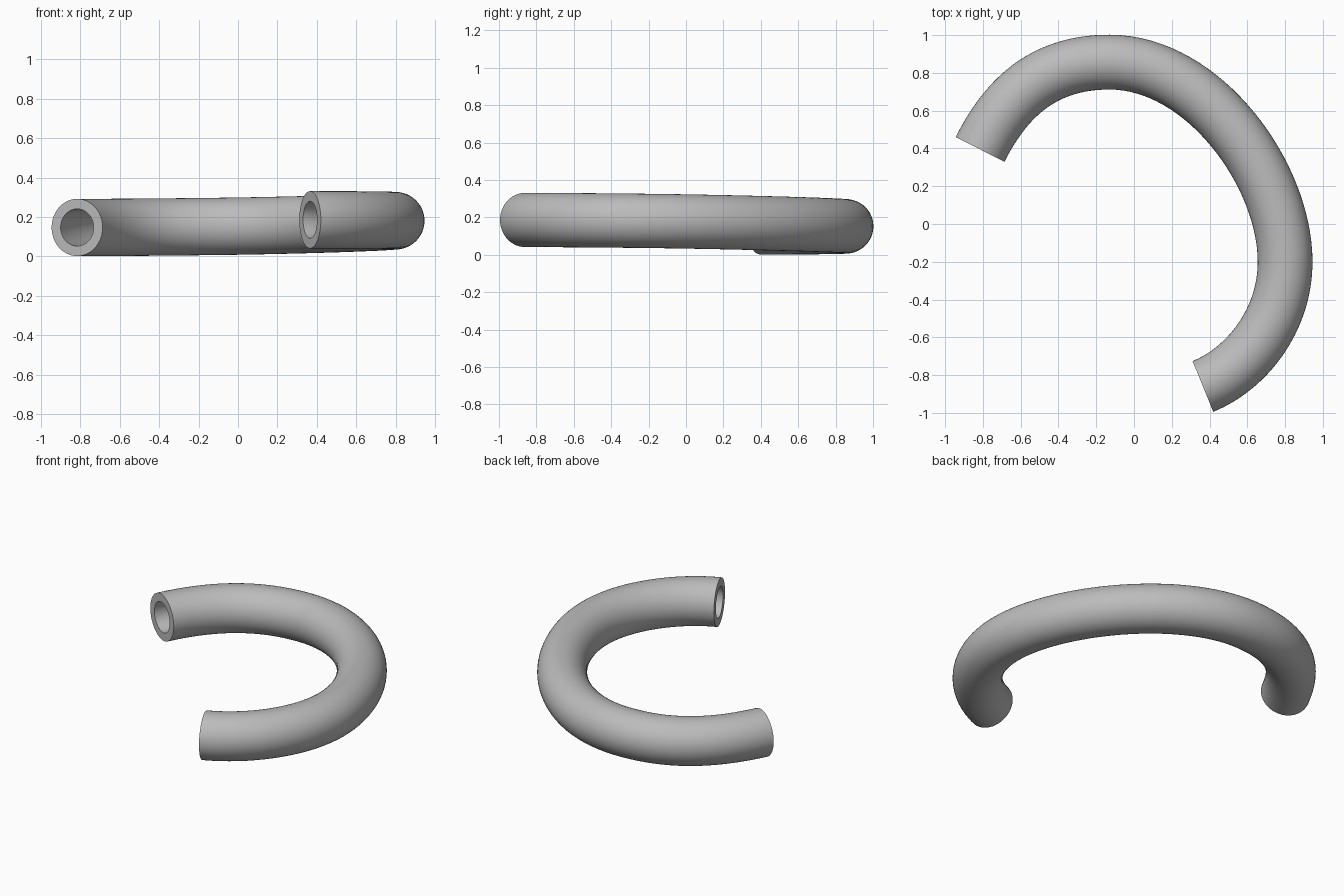
import bpy, bmesh, math
from mathutils import Vector
from mathutils.geometry import interpolate_bezier

old = bpy.data.objects.get("Cube")
if old:
    bpy.data.objects.remove(old, do_unlink=True)

OUTER, INNER, SIDES, STEPS = 0.145, 0.094, 48, 33

mat = bpy.data.materials.new("plain grey")
mat.use_nodes = True
colour = (0.5, 0.5, 0.5, 1)
mat.diffuse_color = colour
mat.node_tree.nodes["Principled BSDF"].inputs["Base Color"].default_value = colour

# Centreline knots: point, direction, handle length in, handle length out
knots = [
    ((-0.815, 0.395, 0.147), (0.454, 0.891, 0), 0, 0.28),
    ((-0.13, 0.857, 0.152), (1, 0, 0.012), 0.37, 0.50),
    ((0.80, -0.20, 0.181), (0, -1, 0.012), 0.46, 0.31),
    ((0.365, -0.86, 0.186), (-0.926, -0.377, 0), 0.25, 0),
]
path = []
for (p, d, _, out), (q, e, into, _) in zip(knots, knots[1:]):
    p, d, q, e = map(Vector, (p, d, q, e))
    points = interpolate_bezier(p, p + d * out, q - e * into, q, STEPS)
    path += points if not path else points[1:]

# Sweep an outer and an inner wall along the centreline
bm = bmesh.new()


def ring(i, radius):
    if i == 0:
        tangent = Vector(knots[0][1])
    elif i == len(path) - 1:
        tangent = Vector(knots[-1][1])
    else:
        tangent = path[i + 1] - path[i - 1]
    side = tangent.cross(Vector((0, 0, 1))).normalized()
    up = side.cross(tangent).normalized()
    angles = [2 * math.pi * k / SIDES for k in range(SIDES)]
    return [bm.verts.new(path[i] + radius * (side * math.cos(a) + up * math.sin(a)))
            for a in angles]


def bridge(a, b):
    for k in range(SIDES):
        n = (k + 1) % SIDES
        bm.faces.new((a[k], a[n], b[n], b[k]))


outer = [ring(i, OUTER) for i in range(len(path))]
inner = [ring(i, INNER) for i in range(len(path))]
for wall in (outer, inner):
    for a, b in zip(wall, wall[1:]):
        bridge(a, b)

# Flat annular rims at both ends
bridge(outer[0], inner[0])
bridge(outer[-1], inner[-1])
bmesh.ops.recalc_face_normals(bm, faces=bm.faces)

mesh = bpy.data.meshes.new("curved_tube")
bm.to_mesh(mesh)
bm.free()
mesh.materials.append(mat)
tube = bpy.data.objects.new("curved_tube", mesh)
bpy.context.collection.objects.link(tube)
bpy.context.view_layer.objects.active = tube
tube.select_set(True)
bpy.ops.object.shade_smooth_by_angle(angle=math.radians(40))
